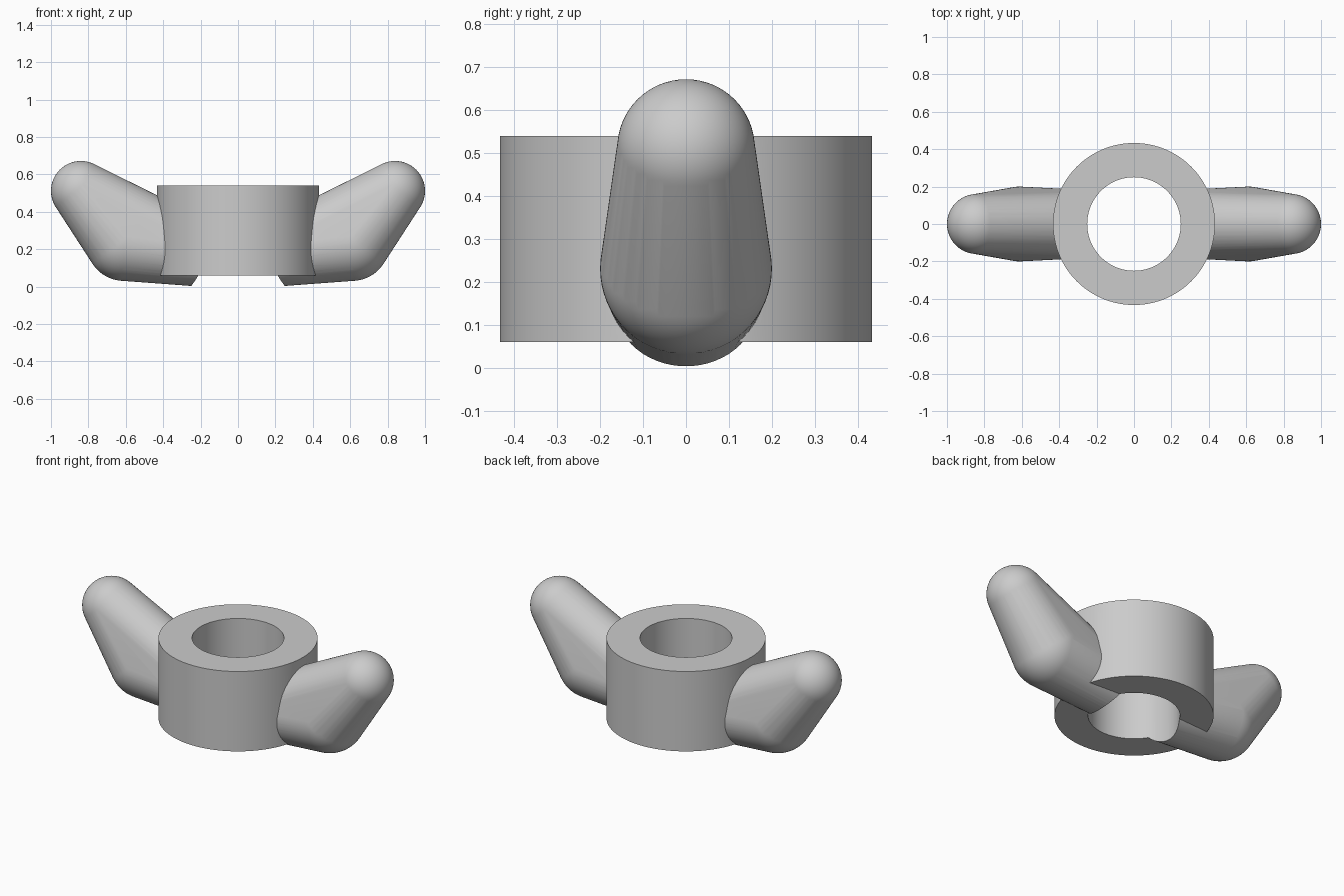
import bpy
import bmesh
from mathutils import Vector

cube = bpy.data.objects.get("Cube")
if cube:
    bpy.data.objects.remove(cube, do_unlink=True)

# Single plain metal colour
metal = bpy.data.materials.new("grey_metal")
metal.use_nodes = True
GREY = (0.6, 0.6, 0.6, 1)
metal.diffuse_color = GREY
metal.node_tree.nodes["Principled BSDF"].inputs["Base Color"].default_value = GREY

BOTTOM, TOP = 0.06, 0.54
OUTER, BORE = 0.433, 0.25


def finish(bm, name):
    bmesh.ops.recalc_face_normals(bm, faces=bm.faces)
    mesh = bpy.data.meshes.new(name)
    bm.to_mesh(mesh)
    bm.free()
    mesh.materials.append(metal)
    ob = bpy.data.objects.new(name, mesh)
    bpy.context.collection.objects.link(ob)
    return ob


def cylinder(name, radius, low, high):
    bm = bmesh.new()
    bmesh.ops.create_cone(bm, cap_ends=True, segments=128, radius1=radius,
                          radius2=radius, depth=high - low)
    bmesh.ops.translate(bm, verts=bm.verts, vec=(0, 0, (low + high) / 2))
    return finish(bm, name)


def wing(name, side):
    # Convex skin stretched over the root, elbow and tip balls
    bm = bmesh.new()
    for x, z, r in ((0.22, 0.182, 0.18), (0.61, 0.231, 0.2), (0.84, 0.512, 0.16)):
        ball = bmesh.ops.create_uvsphere(bm, u_segments=64, v_segments=32, radius=r)
        bmesh.ops.translate(bm, verts=ball["verts"], vec=Vector((side * x, 0, z)))
    points = [v.co.copy() for v in bm.verts]
    bm.free()
    bm = bmesh.new()
    for p in points:
        bm.verts.new(p)
    hull = bmesh.ops.convex_hull(bm, input=bm.verts)
    inside = {g for g in hull["geom_interior"] + hull["geom_unused"]
              if isinstance(g, bmesh.types.BMVert)}
    bmesh.ops.delete(bm, geom=list(inside), context="VERTS")
    return finish(bm, name)


# Collar joined with both wings, then bored through
nut = cylinder("wing_nut", OUTER, BOTTOM, TOP)
steps = [(wing("left_wing", 1), "UNION"),
         (wing("right_wing", -1), "UNION"),
         (cylinder("bore_cutter", BORE, -0.5, 1), "DIFFERENCE")]

bpy.ops.object.select_all(action="DESELECT")
nut.select_set(True)
bpy.context.view_layer.objects.active = nut
for helper, operation in steps:
    helper.hide_render = True
    cut = nut.modifiers.new(helper.name, "BOOLEAN")
    cut.operation = operation
    cut.solver = "EXACT"
    cut.object = helper
    bpy.ops.object.modifier_apply(modifier=cut.name)
    bpy.data.objects.remove(helper, do_unlink=True)

bpy.ops.object.shade_smooth_by_angle()
